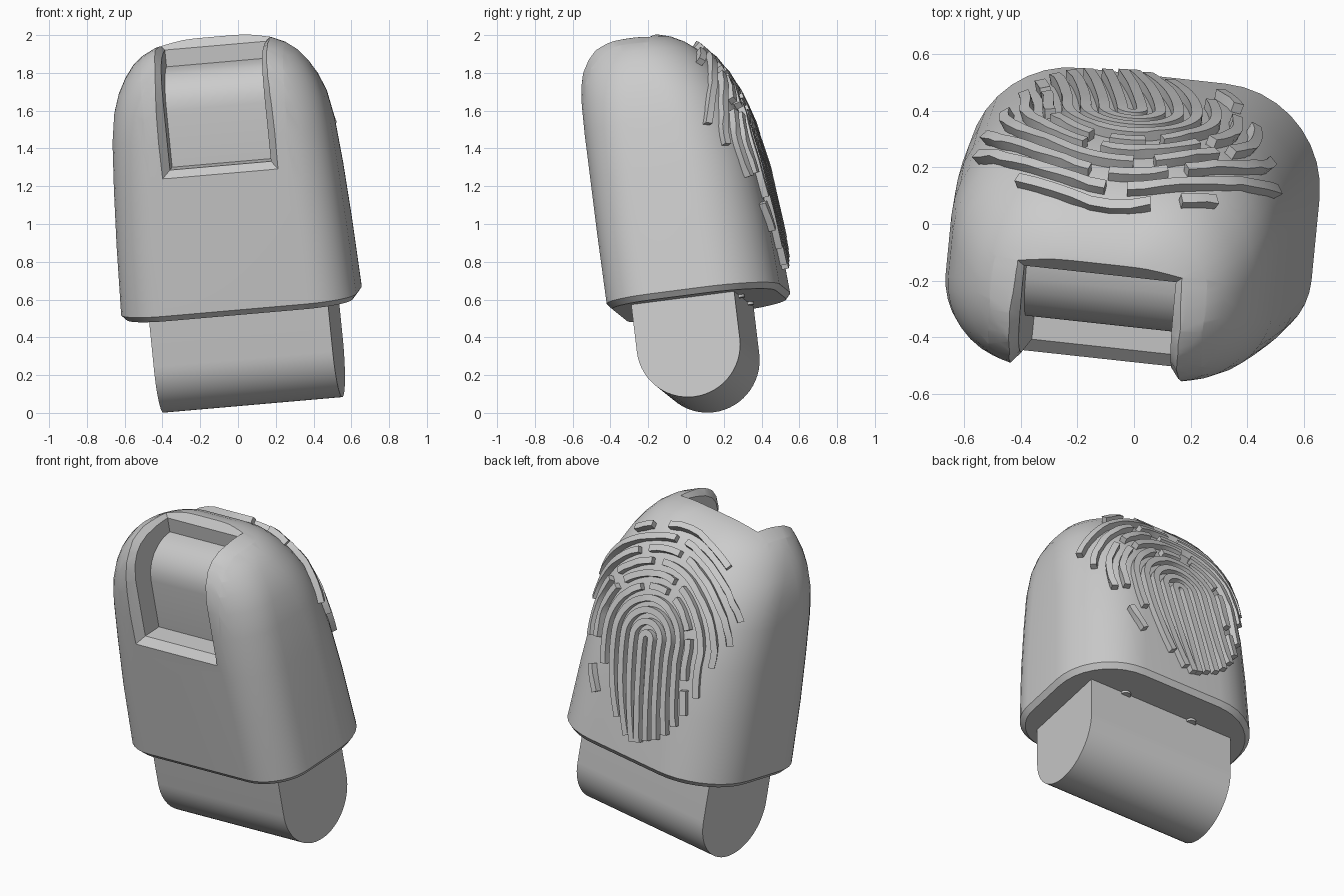
import bpy, bmesh, math
from mathutils import Vector, Matrix
from mathutils.bvhtree import BVHTree

if "Cube" in bpy.data.objects:
    bpy.data.objects.remove(bpy.data.objects["Cube"])

grey = bpy.data.materials.new("light_grey")
grey.use_nodes = True
grey.diffuse_color = (0.6, 0.6, 0.6, 1)
grey.node_tree.nodes["Principled BSDF"].inputs["Base Color"].default_value = (0.6, 0.6, 0.6, 1)

# Leaning frame: u across, v toward the back, w up the finger
W = Vector((-0.10, -0.12, 1)).normalized()
U = Vector((1, -0.11, 0.095))
U = (U - W * U.dot(W)).normalized()
V = W.cross(U)
FRAME = Matrix.Translation((0.02, 0.005, 0.563)) @ Matrix((U, V, W)).transposed().to_4x4()


def make(name, bm):
    bmesh.ops.remove_doubles(bm, verts=bm.verts, dist=1e-5)
    bmesh.ops.recalc_face_normals(bm, faces=bm.faces)
    me = bpy.data.meshes.new(name)
    bm.to_mesh(me)
    bm.free()
    me.materials.append(grey)
    ob = bpy.data.objects.new(name, me)
    bpy.context.collection.objects.link(ob)
    return ob


def loft(bm, rings):
    """Skin closed rings of equal length and cap both ends."""
    rows = [[bm.verts.new(p) for p in ring] for ring in rings]
    n = len(rows[0])
    for a, b in zip(rows, rows[1:]):
        for i in range(n):
            bm.faces.new((a[i], a[(i + 1) % n], b[(i + 1) % n], b[i]))
    bm.faces.new(rows[0])
    bm.faces.new(rows[-1])


def section(w, a, front, back, rf, rb):
    """Rounded rectangle with separate front and back corner radii."""
    lim = min(a * 0.95, (back - front) * 0.48)
    rf, rb = min(rf, lim), min(rb, lim)
    pts = []
    for sx, y, r, start in ((1, back, rb, 0), (-1, back, rb, 90),
                            (-1, front, rf, 180), (1, front, rf, 270)):
        cx, cy = sx * (a - r), y - r if y == back else y + r
        for k in range(10):
            t = math.radians(start + 10 * k)
            pts.append((cx + r * math.cos(t), cy + r * math.sin(t), w))
    return pts


# Fingertip shell: height, half width, front, back, corner radii
levels = [
    (0.00, 0.603, -0.360, 0.503, 0.24, 0.35), (0.03, 0.628, -0.385, 0.528, 0.25, 0.37),
    (0.40, 0.615, -0.392, 0.505, 0.25, 0.37), (0.70, 0.600, -0.396, 0.473, 0.26, 0.36),
    (0.95, 0.583, -0.400, 0.425, 0.27, 0.35), (1.10, 0.560, -0.400, 0.377, 0.28, 0.34),
    (1.20, 0.527, -0.398, 0.330, 0.29, 0.34), (1.28, 0.485, -0.388, 0.280, 0.29, 0.33),
    (1.34, 0.440, -0.372, 0.227, 0.29, 0.31), (1.385, 0.387, -0.349, 0.170, 0.28, 0.28),
    (1.42, 0.318, -0.315, 0.105, 0.28, 0.28), (1.44, 0.243, -0.270, 0.045, 0.2, 0.2),
    (1.45, 0.155, -0.215, -0.020, 0.2, 0.2)]
bm = bmesh.new()
loft(bm, [section(*lv) for lv in levels])
bmesh.ops.recalc_face_normals(bm, faces=bm.faces)
surface = BVHTree.FromBMesh(bm)
shell = make("fingertip_shell", bm)

# Nail recess cutter: flat floor rolling back at the top, with a chamfered lip
floor = [(-0.23, 0.80)] + [(-0.015 - 0.215 * math.cos(math.radians(15 * k)),
                            1.10 + 0.21 * math.sin(math.radians(15 * k))) for k in range(7)]
lip = [(-0.35, 0.81), (-0.352, 1.16), (-0.338, 1.25), (-0.305, 1.315),
       (-0.262, 1.355), (-0.20, 1.382), (-0.11, 1.397), (-0.05, 1.40)]
outer = [(-0.485, 0.70), (-0.485, 1.18), (-0.47, 1.30), (-0.435, 1.39),
         (-0.375, 1.455), (-0.28, 1.495), (-0.12, 1.51), (0.03, 1.505)]


def slice_at(u, mid, wide=False):
    low = (-0.485, 0.693) if wide else (-0.35, 0.80)
    high = (0.075, 1.493) if wide else (-0.015, 1.40)
    poly = [(-0.485, 0.69), low] + mid + [high, (0.08, 1.497), (-0.6, 1.7), (-0.6, 0.69)]
    return [(u, v, w) for v, w in poly]


bm = bmesh.new()
loft(bm, [slice_at(-0.38, outer, True), slice_at(-0.27, lip), slice_at(-0.27, floor),
          slice_at(0.27, floor), slice_at(0.27, lip), slice_at(0.38, outer, True)])
bmesh.ops.triangulate(bm, faces=bm.faces)
cutter = make("nail_cutter", bm)
cutter.hide_render = True
mod = shell.modifiers.new("nail_recess", 'BOOLEAN')
mod.operation, mod.solver, mod.object = 'DIFFERENCE', 'EXACT', cutter
bpy.context.view_layer.objects.active = shell
bpy.ops.object.modifier_apply(modifier=mod.name)
bpy.data.objects.remove(cutter)

# Joint: bar with a half-round underside
R, CV, CW = 0.276, 0.03, -0.253
prof = [(CV + R * math.cos(math.radians(a)), CW + R * math.sin(math.radians(a)))
        for a in range(180, 361, 6)]
prof = [(CV - R, 0.06)] + prof + [(CV + R, 0.06)]
bm = bmesh.new()
loft(bm, [[(u, v, w) for v, w in prof] for u in (-0.472, 0.485)])
joint = make("joint", bm)

# Small tabs where the joint enters the shell
bm = bmesh.new()
for u in (0.25, -0.2):
    bmesh.ops.create_cone(bm, cap_ends=True, segments=16, radius1=0.03, radius2=0.03, depth=0.03,
                          matrix=Matrix.Translation((u, CV + R, 0.0)))
tabs = make("joint_tabs", bm)

# Fingerprint ridges laid over the back of the shell
CORE = 0.74


def ridge_point(r, s):
    """Arch of radius r; s in 0..180 is the arc, beyond it are the legs (0.01 per step)."""
    if 0 <= s <= 180:
        t = math.radians(s)
        return r * math.cos(t), CORE + r * math.sin(t)
    drop = (-s if s < 0 else s - 180) * 0.01
    if s < 0:
        spread = r * (1 + 0.5 * drop - 1.9 * drop ** 2)
    else:
        spread = -r * (1 - 0.35 * drop + 0.9 * drop ** 2)
    return spread - 0.2 * drop, CORE - drop


def ridge(bm, r, s0, s1, half=0.019, height=0.036):
    n = max(3, int(abs(s1 - s0) / 6))
    path = [Vector(ridge_point(r, s0 + (s1 - s0) * i / n)) for i in range(n + 1)]
    rings = []
    for i, p in enumerate(path):
        d = (path[min(i + 1, n)] - path[max(i - 1, 0)]).normalized()
        hit, nor, _, _ = surface.ray_cast(Vector((p.x, 2, p.y)), Vector((0, -1, 0)))
        if hit is None:
            continue
        along = Vector((d.x, 0, d.y))
        side = nor.cross(along - nor * along.dot(nor)).normalized() * half
        up, down = nor * height, nor * -0.02
        rings.append([hit + side + down, hit + side + up, hit - side + up, hit - side + down])
    if len(rings) > 1:
        loft(bm, rings)


ridges = [
    # inner loops
    (0.035, -59, 236), (0.10, -60, 233), (0.165, -58, 228), (0.23, -50, 221),
    # broken middle loops
    (0.295, -24, 62), (0.295, 74, 98), (0.295, 112, 150), (0.295, 160, 193), (0.295, 199, 213),
    (0.365, -12, 34), (0.365, 44, 100), (0.365, 110, 201), (0.40, -42, -28),
    (0.43, -14, 30), (0.43, 40, 72), (0.43, 82, 182),
    # upper bands
    (0.495, 4, 60), (0.495, 68, 92), (0.495, 100, 166),
    (0.555, 16, 84), (0.555, 92, 152), (0.612, 54, 66), (0.612, 76, 122)]
bm = bmesh.new()
for spec in ridges:
    ridge(bm, *spec)
prints = make("fingerprint_ridges", bm)

# Lean every part into place and shade it
for ob in (shell, joint, tabs, prints):
    ob.data.transform(FRAME)
    bpy.ops.object.select_all(action='DESELECT')
    ob.select_set(True)
    bpy.context.view_layer.objects.active = ob
    bpy.ops.object.shade_smooth_by_angle(angle=math.radians(28))
